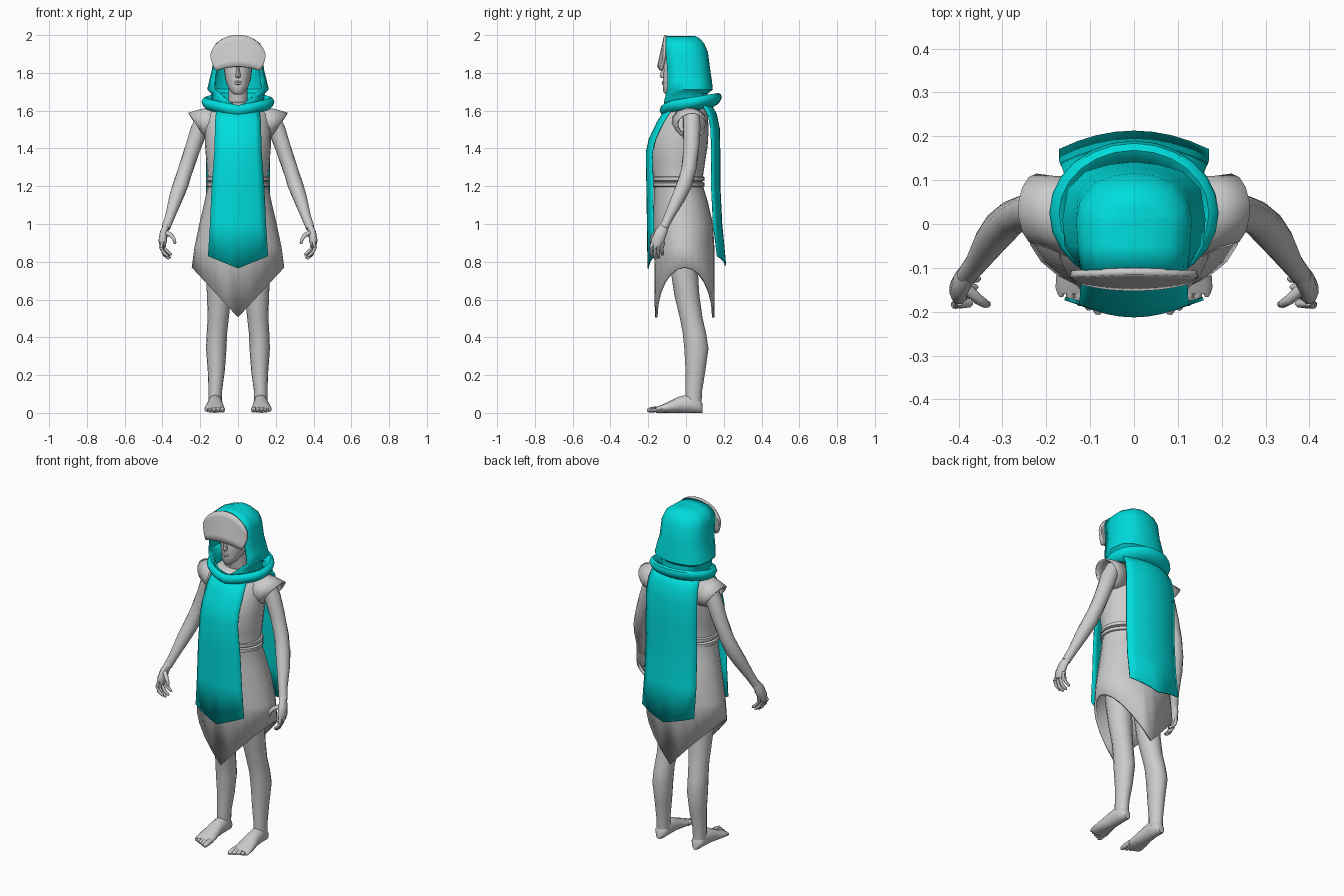
import bpy, bmesh, math
from mathutils import Vector

teal = bpy.data.materials.new("teal_cloth")
teal.diffuse_color = (0.0, 0.72, 0.72, 1)


def loft(name, parts, closed=True, caps=True, thick=0, mirror=False, mat=None, angle=50):
    """Skin one or more stacks of rings into a single object."""
    bm = bmesh.new()
    for rings in parts:
        rows = [[bm.verts.new(p) for p in r] for r in rings]
        n = len(rows[0])
        for a, b in zip(rows, rows[1:]):
            for i in range(n if closed else n - 1):
                j = (i + 1) % n
                bm.faces.new((a[i], a[j], b[j], b[i]))
        if caps:
            bm.faces.new(rows[0])
            bm.faces.new(rows[-1])
    bmesh.ops.remove_doubles(bm, verts=bm.verts, dist=0.0002)
    bmesh.ops.recalc_face_normals(bm, faces=bm.faces)
    me = bpy.data.meshes.new(name)
    bm.to_mesh(me)
    bm.free()
    ob = bpy.data.objects.new(name, me)
    bpy.context.collection.objects.link(ob)
    if mat:
        me.materials.append(mat)
    bpy.ops.object.select_all(action='DESELECT')
    ob.select_set(True)
    bpy.context.view_layer.objects.active = ob
    bpy.ops.object.shade_smooth_by_angle(angle=math.radians(angle))
    if thick:
        m = ob.modifiers.new("thickness", 'SOLIDIFY')
        m.thickness, m.offset = thick, -1
    if mirror:
        ob.modifiers.new("mirror", 'MIRROR')
    return ob


def oval(cx, cy, z, rx, ry, n=16):
    return [Vector((cx + rx * math.sin(t), cy - ry * math.cos(t), z))
            for t in (2 * math.pi * i / n for i in range(n))]


def span(z, hw, yf, yb, n=24):
    return oval(0, (yf + yb) / 2, z, hw, (yb - yf) / 2, n)


def tube(pts, n=12):
    """Round rings along (x, y, z, radius) points."""
    rings = []
    for i, p in enumerate(pts):
        d = Vector(pts[min(i + 1, len(pts) - 1)][:3]) - Vector(pts[max(i - 1, 0)][:3])
        q = d.to_track_quat('Z', 'Y')
        rings.append([Vector(p[:3]) + q @ v for v in oval(0, 0, 0, p[3], p[3], n)])
    return rings


def digit(*pts):
    """Finger or toe: a tube with a rounded tip."""
    a, b = Vector(pts[-2][:3]), Vector(pts[-1][:3])
    r = pts[-1][3]
    tip = b + (b - a).normalized() * r * 0.8
    return tube(list(pts) + [(*tip, r * 0.45)], 8)


# tunic body and skirt with a pointed hem front and back
tunic = [span(*s) for s in (
    (1.645, .09, -.06, .09), (1.62, .135, -.085, .105), (1.58, .168, -.125, .115),
    (1.50, .175, -.17, .12), (1.42, .175, -.193, .115), (1.32, .167, -.183, .10),
    (1.22, .157, -.168, .085), (1.12, .177, -.17, .115), (1.0, .205, -.17, .143),
    (.88, .230, -.168, .15), (.505, .245, -.165, .152))]
for v in tunic[-1]:
    v.z += .265 * abs(v.x) / .245
loft("tunic", [tunic], caps=False, thick=.014)

# cap sleeves, slanted open ends
sleeve = []
for cx, cy, cz, ry, rz, tilt in ((.12, .01, 1.535, .10, .09, 0), (.185, .025, 1.53, .085, .08, .015),
                                 (.222, .033, 1.527, .082, .064, .042)):
    sleeve.append([Vector((cx + tilt * math.sin(t), cy + ry * math.cos(t), cz + rz * math.sin(t)))
                   for t in (2 * math.pi * i / 14 for i in range(14))])
loft("sleeve", [sleeve], caps=False, thick=.008, mirror=True)

# double belt
loft("belt", [[span(z + dz, .158 + o, -.166 - o, .088 + o)
               for dz, o in ((-.014, 0), (-.009, .011), (.009, .011), (.014, 0))]
              for z in (1.209, 1.239)], angle=30)

# legs
leg = [oval(*s) for s in (
    (.095, -.01, .98, .085, .09), (.10, -.01, .76, .072, .072), (.10, .005, .62, .064, .066),
    (.105, .028, .50, .056, .060), (.112, .045, .42, .054, .062), (.115, .055, .34, .054, .064),
    (.115, .050, .22, .045, .052), (.12, .042, .12, .036, .044), (.12, .040, .05, .036, .042))]
loft("leg", [leg], mirror=True)

# feet with toes
foot = []
for y, cx, hw, top in ((.087, .12, .018, .05), (.07, .12, .034, .075), (.02, .12, .038, .10),
                       (-.04, .122, .041, .085), (-.10, .124, .052, .055), (-.145, .124, .055, .036),
                       (-.16, .124, .050, .028)):
    foot.append([Vector((cx + v.x, y, top / 2 + v.y)) for v in oval(0, 0, 0, hw, top / 2)])
toes = []
for i in range(5):
    x, r, tip = .084 + .021 * i, .015 - .0014 * i, -.196 + .009 * i
    toes.append(digit((x, -.13, .02, r), (x - .001, tip + .025, .018, r), (x - .002, tip, .014, r * .85)))
loft("foot", [foot] + toes, mirror=True)

# arms
loft("arm", [tube([(.17, .03, 1.57, .045), (.205, .03, 1.50, .046), (.24, .028, 1.40, .042),
                   (.277, .015, 1.29, .040), (.303, -.008, 1.21, .041), (.328, -.04, 1.14, .037),
                   (.36, -.09, 1.04, .026), (.382, -.118, .98, .023)], 16)], mirror=True)

# hands: palm, four curled fingers, thumb
palm = tube([(.378, -.112, .995, .022), (.392, -.133, .955, .030),
             (.399, -.150, .91, .032), (.398, -.158, .88, .022)])
for r in palm:
    mid = sum(r, Vector()) / len(r)
    for v in r:
        v.x = mid.x + (v.x - mid.x) * .7
        v.y = mid.y + (v.y - mid.y) * 1.1
fingers = []
for i in range(4):
    y, lift = -.184 + .019 * i, (.012, 0, .004, .02)[i]
    fingers.append(digit((.399, y + .008, .905, .011), (.408 - .004 * i, y, .868 + lift / 2, .010),
                         (.397 - .006 * i, y, .838 + lift, .009), (.374 - .006 * i, y + .002, .819 + lift, .008)))
thumb = digit((.385, -.145, .955, .014), (.355, -.172, .942, .012), (.339, -.182, .92, .010), (.334, -.183, .90, .008))
loft("hand", [palm, thumb] + fingers, mirror=True)

# head, neck, nose and lips
head = [span(*s) for s in (
    (1.685, .02, -.108, -.06), (1.698, .036, -.12, -.03), (1.73, .056, -.123, .02),
    (1.77, .068, -.122, .06), (1.83, .076, -.118, .08), (1.90, .074, -.103, .08),
    (1.95, .05, -.07, .06), (1.965, .02, -.03, .03))]
neck = tube([(0, .03, 1.58, .06), (0, .01, 1.66, .05), (0, -.005, 1.76, .05)])
nose = [oval(0, -.115, 1.772, .010, .014, 8), oval(0, -.118, 1.782, .015, .022, 8), oval(0, -.115, 1.83, .007, .012, 8)]
lips = [oval(0, -.115, z, w, d, 10) for z, w, d in ((1.737, .012, .009), (1.742, .02, .014), (1.747, .024, .011),
                                                    (1.752, .022, .014), (1.758, .012, .010))]
loft("head", [head, neck, nose, lips])

# curved visor plate
visor = []
for i in range(25):
    x = -.145 * math.cos(math.pi * i / 24)
    u = abs(x)
    top = 1.887 + .113 * max(0, 1 - (u / .145) ** 2) ** .55
    low = 1.833 - .021 * (u / .115) ** 2 if u < .115 else 1.812 + .073 * ((u - .115) / .03) ** 1.6
    col = []
    for k in range(6):
        z = low + (top - low) * k / 5
        col.append(Vector((x, -.15 + .042 * (z - 1.81) / .19 + 1.3 * x * x * (2.02 - z) / .2, z)))
    visor.append(col)
vis = loft("visor", [visor], closed=False, caps=False, thick=.016)
vis.modifiers["thickness"].offset = 0

# hood: horseshoe levels (z, half width, front x, front y, back y)
hood = []
for z, hw, xf, yf, yb in ((1.62, .13, .012, -.118, .12), (1.655, .138, .06, -.115, .115), (1.69, .142, .10, -.105, .115),
                          (1.712, .163, .128, -.098, .142), (1.76, .152, .126, -.097, .137), (1.82, .137, .118, -.10, .128),
                          (1.91, .132, .122, -.106, .116), (1.955, .118, .112, -.106, .097),
                          (1.98, .085, .08, -.105, .075), (1.992, .04, .038, -.103, .055), (1.995, 0, 0, -.102, .05)):
    half = [(xf, yf), (hw * .97, -.05), (hw, .01), (hw * .93, yb - .062), (hw * .68, yb - .022), (hw * .34, yb - .006)]
    hood.append([Vector((x, y, z)) for x, y in half] + [Vector((0, yb, z))]
                + [Vector((-x, y, z)) for x, y in reversed(half)])
loft("hood", [hood], closed=False, caps=False, thick=.008, mat=teal)

# cowl roll around the neck, dipping to a point in front
cowl = []
for o, z in ((-.05, 1.635), (-.045, 1.662), (-.02, 1.676), (-.004, 1.668), (.002, 1.650), (-.006, 1.632),
             (-.018, 1.618), (-.045, 1.606), (-.07, 1.612), (-.05, 1.635)):
    ring = span(z, .191 + o, -.138 - o, .188 + o)
    for v in ring:
        v.z += .16 * (v.y - .06)
        if v.y < 0:
            v.z -= .018 * max(0, 1 - abs(v.x) / .12)
    cowl.append(ring)
loft("cowl", [cowl], caps=False, mat=teal)


def panel(name, path, curve, drop):
    """Hanging cloth strip along (y, z, half width), pointed at the end."""
    rows = []
    for k, (y, z, hw) in enumerate(path):
        tip = drop if k == len(path) - 1 else 0
        rows.append([Vector((hw * t, y + curve * t * t, z - tip * (1 - abs(t))))
                     for t in (i / 4 - 1 for i in range(9))])
    ob = loft(name, [rows], closed=False, caps=False, thick=.008, mat=teal)
    ob.modifiers["thickness"].offset = 0


# front and back cloth panels
panel("front_panel", [(-.095, 1.625, .112), (-.15, 1.54, .12), (-.193, 1.45, .122), (-.209, 1.38, .124),
                      (-.206, 1.2, .138), (-.203, 1.0, .147), (-.2, .83, .158)], .03, .065)
panel("back_panel", [(.12, 1.65, .15), (.160, 1.58, .16), (.176, 1.5, .166), (.178, 1.35, .168),
                     (.178, 1.2, .168), (.188, 1.0, .17), (.209, .83, .17)], -.042, .05)
